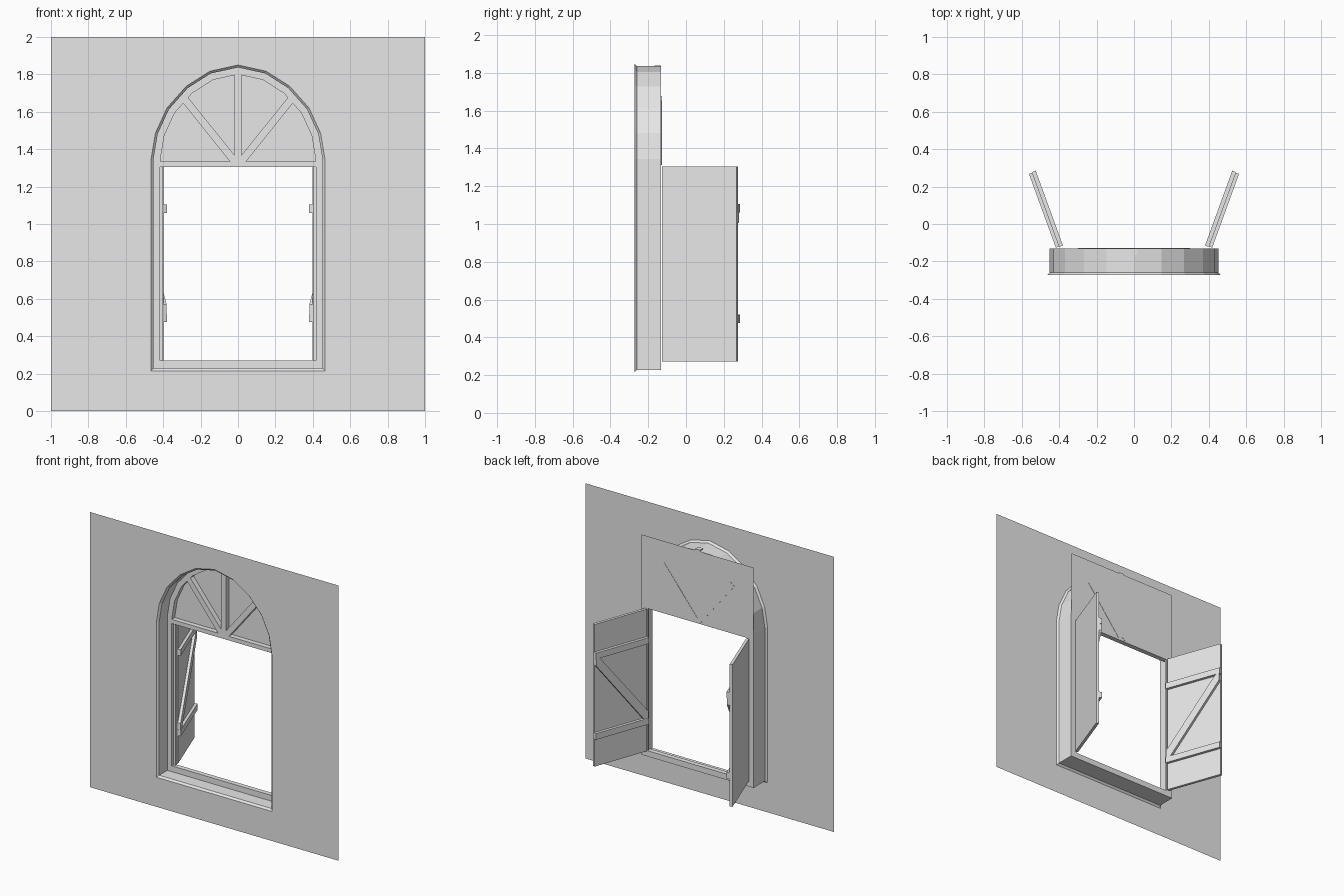
import bpy, bmesh, math
from mathutils import Vector, Matrix

if "Cube" in bpy.data.objects:
    bpy.data.objects.remove(bpy.data.objects["Cube"])

grey = bpy.data.materials.new("light_grey")
grey.use_nodes = True
grey.diffuse_color = (0.8, 0.8, 0.8, 1)
grey.node_tree.nodes["Principled BSDF"].inputs["Base Color"].default_value = (0.8, 0.8, 0.8, 1)

Y_WALL, Y_BACK = -0.273, -0.132      # wall face and back of the reveal
Y_FRAME = -0.167                     # front of the window frame
SPRING, HALF_W, RISE = 1.345, 0.465, 0.505
# Half of the arch, from the crown to the springing line
ARCH = [(0, 1.85), (0.15, 1.817), (0.276, 1.737), (0.38, 1.62), (0.442, 1.485), (HALF_W, SPRING)]


def finish(name, bm):
    mesh = bpy.data.meshes.new(name)
    bmesh.ops.recalc_face_normals(bm, faces=bm.faces)
    bm.to_mesh(mesh)
    bm.free()
    obj = bpy.data.objects.new(name, mesh)
    mesh.materials.append(grey)
    bpy.context.collection.objects.link(obj)
    return obj


def mirrored(obj):
    mod = obj.modifiers.new("Mirror", 'MIRROR')
    mod.merge_threshold = 0.0005
    return obj


def arch(inset):
    """Half arch moved inwards by an even inset."""
    kx, kz = 1 - inset / HALF_W, 1 - inset / RISE
    return [(x * kx, SPRING + (z - SPRING) * kz) for x, z in ARCH]


def opening(inset):
    """Half outline of the whole opening, crown to middle of the sill."""
    return arch(inset) + [(HALF_W - inset, 0.215 + inset), (0, 0.215 + inset)]


def prism(name, outline, y0, y1):
    """Extrude an x-z outline from y0 to y1."""
    bm = bmesh.new()
    face = bm.faces.new([bm.verts.new((x, y0, z)) for x, z in outline])
    ext = bmesh.ops.extrude_face_region(bm, geom=[face])
    verts = [v for v in ext["geom"] if isinstance(v, bmesh.types.BMVert)]
    bmesh.ops.translate(bm, verts=verts, vec=(0, y1 - y0, 0))
    return finish(name, bm)


def rect(x0, x1, z0, z1):
    return [(x0, z0), (x1, z0), (x1, z1), (x0, z1)]


def bar(a, b, width):
    """Outline of a straight bar between two x-z points."""
    a, b = Vector(a), Vector(b)
    d = (b - a).normalized()
    n = Vector((-d.y, d.x)) * width / 2
    return [a - n, b - n, b + n, a + n]


# Wall sheet with the arched opening
bm = bmesh.new()
half = [(0, 0), (1, 0), (1, 2), (0, 2)] + opening(0)
bm.faces.new([bm.verts.new((x, Y_WALL, z)) for x, z in half])
mirrored(finish("wall", bm))

# Reveal: chamfered lip and straight lining
bm = bmesh.new()
loops = [[bm.verts.new((x, y, z)) for x, z in opening(i)]
         for i, y in ((0, Y_WALL), (0.013, Y_WALL + 0.013), (0.013, Y_BACK))]
for a, b in zip(loops, loops[1:]):
    for i in range(len(a) - 1):
        bm.faces.new((a[i], a[i + 1], b[i + 1], b[i]))
mirrored(finish("reveal", bm))

# Window frame: jambs with a rebate, sill and transom
mirrored(prism("jamb", rect(0.417, 0.452, 0.228, 1.306), Y_FRAME, Y_BACK))
mirrored(prism("jamb_stop", rect(0.40, 0.418, 0.268, 1.306), -0.148, Y_BACK))
prism("sill", rect(-0.452, 0.452, 0.228, 0.27), Y_FRAME, Y_BACK)
prism("transom", rect(-0.452, 0.452, 1.305, 1.335), Y_FRAME, Y_BACK)

# Fanlight: curved rim, middle bar, slanting bars and backing panel
rim = arch(0.013) + [(0.452, 1.31), (0.415, 1.31)] + arch(0.05)[::-1]
mirrored(prism("fanlight_rim", rim, Y_FRAME, Y_BACK))
prism("fanlight_middle_bar", rect(-0.019, 0.019, 1.31, 1.84), Y_FRAME, Y_BACK)
mirrored(prism("fanlight_slanting_bar", bar((0.01, 1.325), (0.283, 1.665), 0.04), Y_FRAME, -0.128))
bm = bmesh.new()
bm.faces.new([bm.verts.new((x, -0.13, z)) for x, z in rect(-0.45, 0.45, 1.305, 1.83)])
finish("fanlight_panel", bm)

# Open shutters: board plus Z bracing on the inner face, swung out 20 degrees.
# Local x runs from hinge to free edge, local y is thickness.
W = 0.42
shutter = [
    ("shutter_board", rect(0, W, 0.272, 1.305), 0.0, 0.02),
    ("shutter_upper_rail", rect(-0.002, W + 0.004, 1.06, 1.105), 0.02, 0.04),
    ("shutter_lower_rail", rect(-0.002, W + 0.004, 0.475, 0.52), 0.02, 0.04),
    ("shutter_brace", [(0, 0.52), (0.035, 0.52), (W, 1.01), (W, 1.06), (W - 0.03, 1.06), (0, 0.57)], 0.02, 0.039),
]
swing = Matrix.Translation((0.418, -0.127, 0)) @ Matrix.Rotation(math.radians(70), 4, 'Z')
for name, outline, y0, y1 in shutter:
    obj = prism(name, outline, y0, y1)
    obj.data.transform(swing)
    mirrored(obj)
